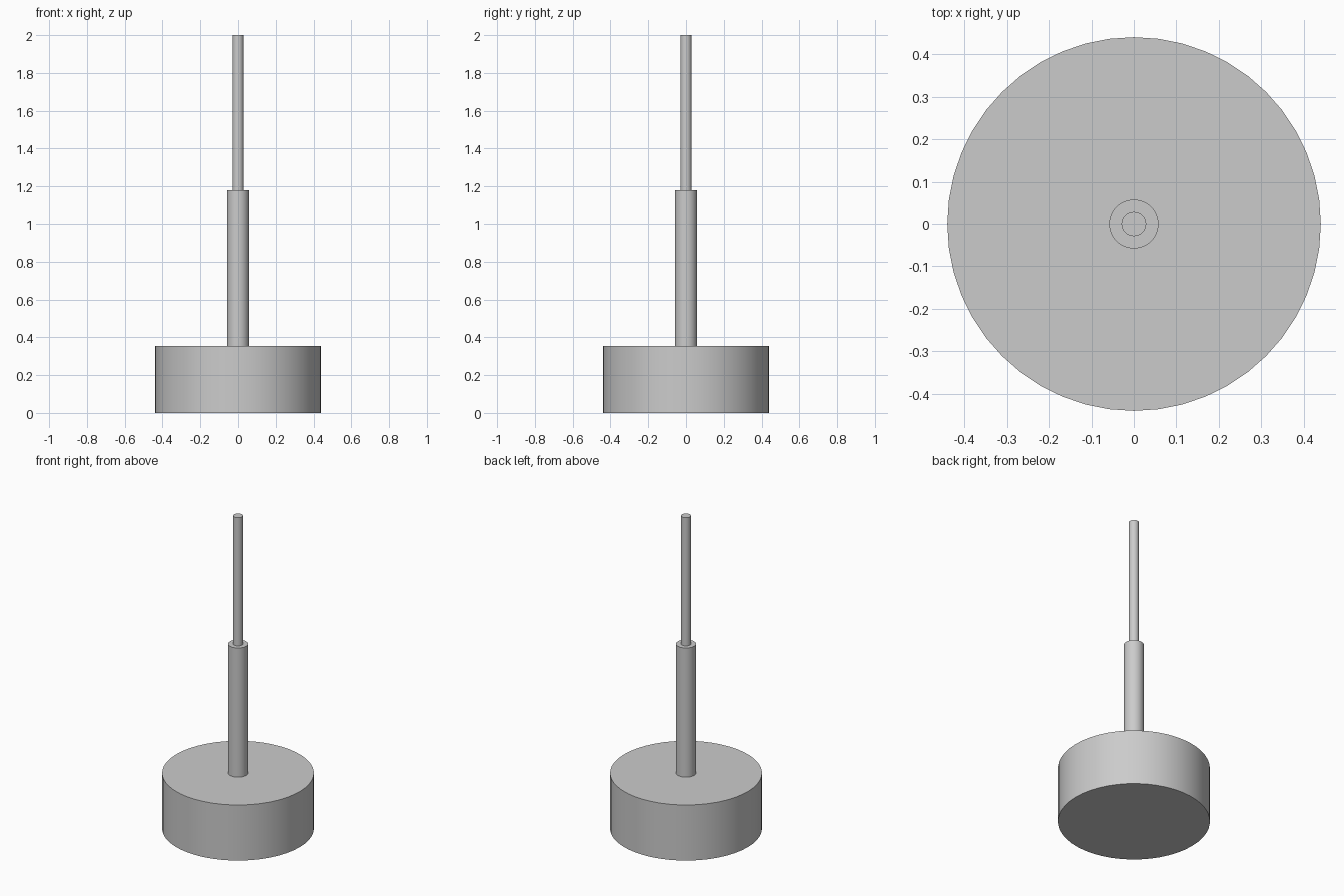
import bpy
import math

# Remove the default cube
cube = bpy.data.objects.get("Cube")
if cube:
    bpy.data.objects.remove(cube, do_unlink=True)

# One plain grey for every part
grey = bpy.data.materials.new("light_grey")
grey.use_nodes = True
colour = (0.6, 0.6, 0.6, 1)
grey.diffuse_color = colour
grey.node_tree.nodes["Principled BSDF"].inputs["Base Color"].default_value = colour


def upright_cylinder(name, radius, bottom, top):
    bpy.ops.mesh.primitive_cylinder_add(
        vertices=48, radius=radius, depth=top - bottom,
        location=(0, 0, (bottom + top) / 2))
    part = bpy.context.object
    part.name = name
    part.data.materials.append(grey)
    bpy.ops.object.shade_smooth_by_angle(angle=math.radians(30))
    return part


# Wide drum, thick lower shaft and thin upper shaft, stacked on one axis
upright_cylinder("base_drum", 0.44, 0, 0.355)
upright_cylinder("lower_shaft", 0.058, 0.355, 1.18)
upright_cylinder("upper_shaft", 0.029, 1.18, 2)
